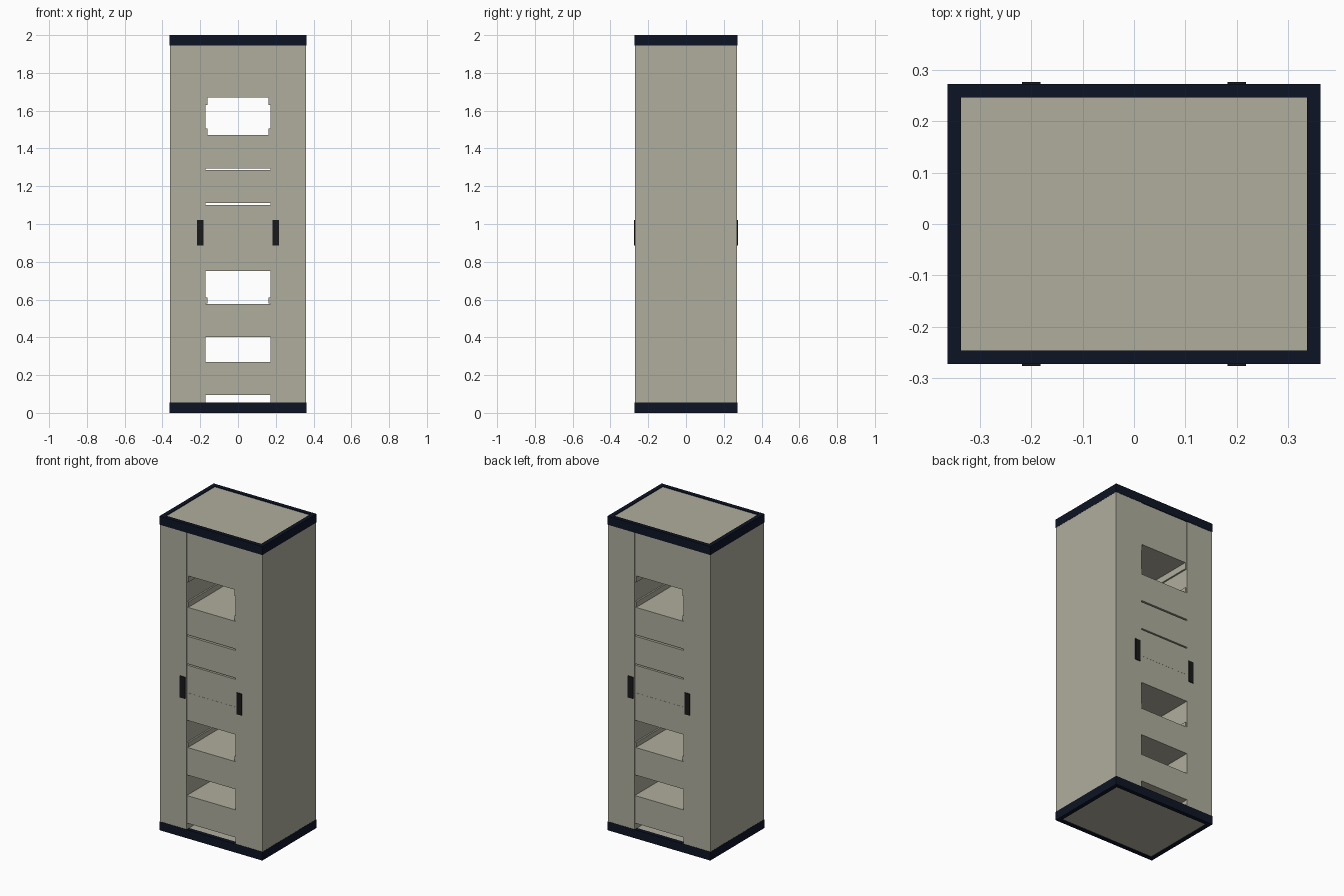
import bpy, bmesh
from mathutils import Vector

if "Cube" in bpy.data.objects:
    bpy.data.objects.remove(bpy.data.objects["Cube"])


def material(name, rgb):
    m = bpy.data.materials.new(name)
    m.diffuse_color = (*rgb, 1)
    m.use_nodes = True
    m.node_tree.nodes["Principled BSDF"].inputs["Base Color"].default_value = m.diffuse_color
    return m


BEIGE = material("beige_panel", (0.43, 0.42, 0.34))
NAVY = material("navy_frame", (0.004, 0.007, 0.018))
BLACK = material("black_handle", (0.01, 0.01, 0.01))


def boxes(name, spans, mat):
    """One object made of boxes, each given as (x0, x1, y0, y1, z0, z1)."""
    bm = bmesh.new()
    for x0, x1, y0, y1, z0, z1 in spans:
        lo, hi = Vector((x0, y0, z0)), Vector((x1, y1, z1))
        verts = bmesh.ops.create_cube(bm, size=1)["verts"]
        for v in verts:
            v.co = (lo + hi) / 2 + v.co * (hi - lo)
    mesh = bpy.data.meshes.new(name)
    bm.to_mesh(mesh)
    bm.free()
    mesh.materials.append(mat)
    ob = bpy.data.objects.new(name, mesh)
    bpy.context.collection.objects.link(ob)
    return ob


W, D, T = 0.362, 0.272, 0.026    # half width, half depth, frame thickness
LOW, HIGH = 0.055, 1.945         # body bottom and top
BAY = 0.172                      # half width of the central bay
FACE = D - 0.002                 # door face

# Navy rim frames and the recessed plates inside them
for name, z0, z1, p0, p1 in (("base", 0, LOW, 0.005, LOW),
                             ("top", HIGH, 2, HIGH, 1.995)):
    rim = []
    for s in (-1, 1):
        xs, ys = sorted((s * W, s * (W - T))), sorted((s * D, s * (D - T)))
        rim.append((-W, W, *ys, z0, z1))
        rim.append((*xs, -D + T, D - T, z0, z1))
    boxes(name + "_frame", rim, NAVY)
    boxes(name + "_plate", [(-W + T, W - T, -D + T, D - T, p0, p1)], BEIGE)

# Side panels and the columns either side of the bay
for s, side in ((-1, "left"), (1, "right")):
    boxes(side + "_side_panel",
          [(*sorted((s * 0.345, s * (W - 0.001))), -D + 0.001, D - 0.001, LOW, HIGH)], BEIGE)
    boxes(side + "_column",
          [(*sorted((s * BAY, s * 0.345)), -FACE, FACE, LOW, HIGH)], BEIGE)
    # Runner rails on the bay walls
    boxes(side + "_rails",
          [(*sorted((s * BAY, s * 0.162)), -FACE + 0.003, FACE - 0.003, a, b)
           for a, b in ((1.63, 1.67), (1.47, 1.505), (0.58, 0.61))], BEIGE)

# Upper blanking block and the equipment units
boxes("upper_block", [(-BAY, BAY, -FACE + 0.003, FACE - 0.003, 1.67, HIGH)], BEIGE)
for i, z in enumerate((0.095, 0.402, 0.75, 0.926, 1.110, 1.295)):
    boxes(f"rack_unit_{i + 1}",
          [(-BAY, BAY, -FACE + 0.001, FACE - 0.001, z, z + 0.1755)], BEIGE)

# Door handles, front and back
for s, face in ((-1, "front"), (1, "back")):
    boxes(face + "_handles",
          [(x - 0.018, x + 0.018, *sorted((s * FACE, s * 0.2755)), 0.885, 1.022)
           for x in (-0.2, 0.2)], BLACK)
